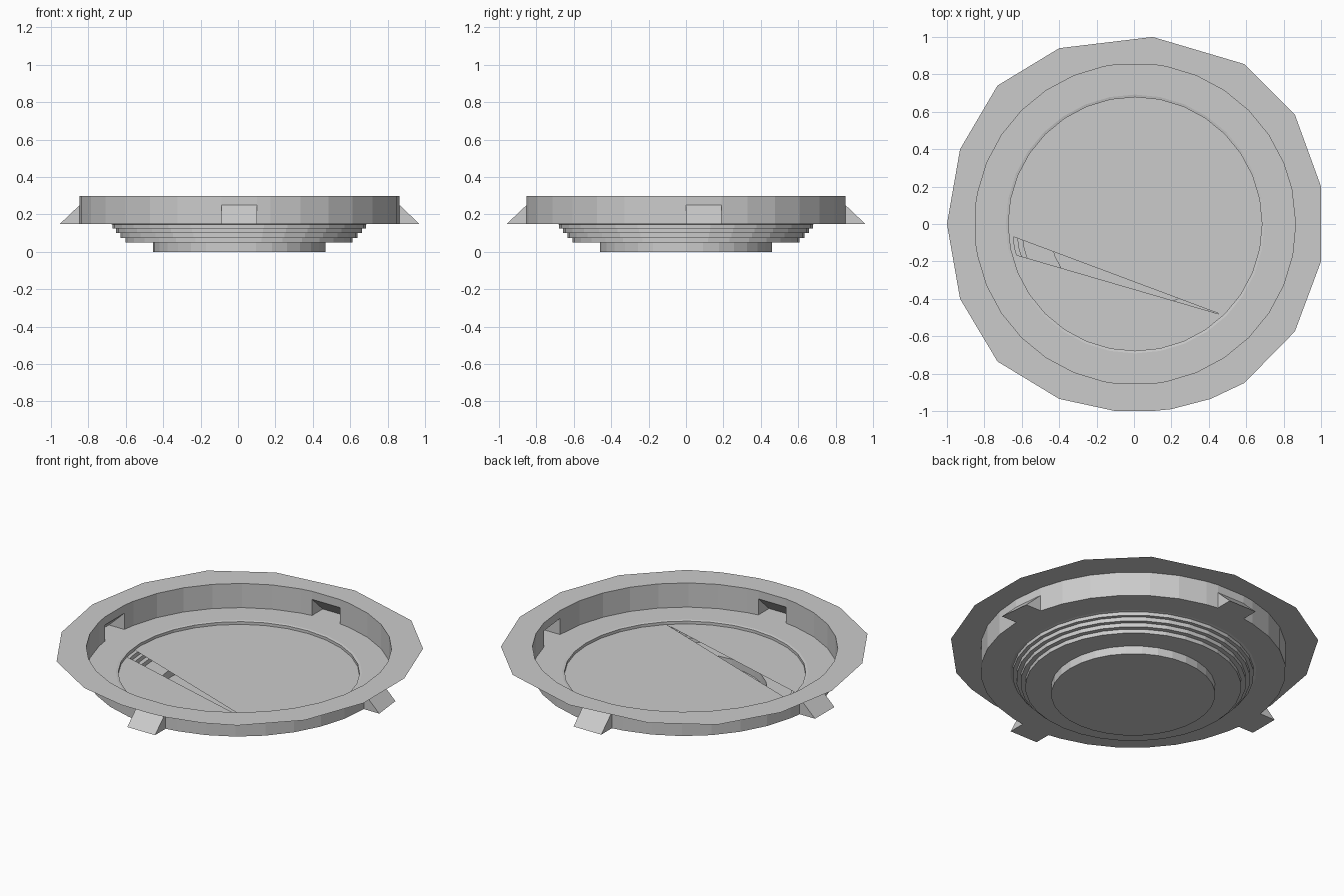
import bpy, bmesh
from math import sin, cos, radians, hypot, asin, degrees

if "Cube" in bpy.data.objects:
    bpy.data.objects.remove(bpy.data.objects["Cube"])

CX = 0.006           # slight sideways offset of the round body
R_WALL, R_HOLE, R_PLATE = 0.858, 0.692, 0.678
Z_FLOOR, Z_BRACKET, Z_TOP, Z_PLATE = 0.15, 0.25, 0.30, 0.13
SIDES = 32


def pt(r, deg, z):
    return (CX + r * cos(radians(deg)), r * sin(radians(deg)), z)


def circle(r, z):
    return [pt(r, i * 360 / SIDES, z) for i in range(SIDES)]


def finish(name, bm, upward=False):
    bmesh.ops.remove_doubles(bm, verts=bm.verts, dist=1e-5)
    if upward:
        for f in bm.faces:
            f.normal_update()
            if f.normal.z < 0:
                f.normal_flip()
    else:
        bmesh.ops.recalc_face_normals(bm, faces=bm.faces)
    me = bpy.data.meshes.new(name)
    bm.to_mesh(me)
    bm.free()
    ob = bpy.data.objects.new(name, me)
    bpy.context.collection.objects.link(ob)
    return ob


def flat_ring(name, outer, inner):
    """Flat sheet between two closed outlines."""
    bm = bmesh.new()
    edges = []
    for loop in (outer, inner):
        vs = [bm.verts.new(p) for p in loop]
        edges += [bm.edges.new((vs[i - 1], vs[i])) for i in range(len(vs))]
    bmesh.ops.triangle_fill(bm, edges=edges, use_beauty=True, normal=(0, 0, 1))
    bmesh.ops.dissolve_limit(bm, angle_limit=0.01, verts=bm.verts, edges=bm.edges)
    bmesh.ops.triangulate(bm, faces=bm.faces)
    finish(name, bm, upward=True)


# Bracket positions: name, start angle, end angle
HALF = degrees(asin(0.095 / R_WALL))
brackets = [("right", 0.0, 2 * HALF), ("back", 90 - HALF, 90 + HALF),
            ("left", 180 - HALF, 180 + HALF), ("front", 270 - HALF, 270 + HALF)]

# Wall outline: regular polygon with the bracket corners worked in
angles = [a for a in (i * 360 / SIDES for i in range(SIDES))
          if not any(s - 2 < a < e + 2 or s - 2 < a - 360 < e + 2 for _, s, e in brackets)]
angles = sorted(angles + [a for _, s, e in brackets for a in (s, e)])
starts = {s for _, s, _ in brackets}

# Upright wall, open where each bracket pocket sits
bm = bmesh.new()
rows = [[bm.verts.new(pt(R_WALL, a, z)) for a in angles]
        for z in (Z_FLOOR, Z_BRACKET, Z_TOP)]
n = len(angles)
for k in range(2):
    for i in range(n):
        j = (i + 1) % n
        if k == 0 and angles[i] in starts:
            continue
        bm.faces.new((rows[k][i], rows[k][j], rows[k + 1][j], rows[k + 1][i]))
finish("outer_wall", bm)

# Wide flat flange at the top
flange = [(0.1, 1.0), (-0.4, 0.94), (-0.73, 0.74), (-0.93, 0.4), (-1, 0),
          (-0.93, -0.4), (-0.73, -0.735), (-0.4, -0.935), (-0.1, -1), (0.1, -1),
          (0.2, -0.99), (0.41, -0.935), (0.59, -0.85), (0.86, -0.575),
          (1, -0.2), (1, 0.2), (0.86, 0.585), (0.59, 0.855)]
flat_ring("top_flange", [(x, y, Z_TOP) for x, y in flange],
          [pt(R_WALL, a, Z_TOP) for a in angles])

# Floor ledge inside the wall
flat_ring("floor_ledge", [pt(R_WALL, a, Z_FLOOR) for a in angles],
          circle(R_HOLE, Z_FLOOR))

# Stepped bowl down to the base
profile = [(R_HOLE, Z_FLOOR), (R_PLATE, 0.147), (R_PLATE, 0.125), (0.657, 0.125),
           (0.657, 0.10), (0.634, 0.10), (0.634, 0.075), (0.607, 0.075),
           (0.607, 0.05), (0.461, 0.05), (0.461, 0.0)]
bm = bmesh.new()
rings = [[bm.verts.new(p) for p in circle(r, z)] for r, z in profile]
for a, b in zip(rings, rings[1:]):
    for i in range(SIDES):
        bm.faces.new((a[i - 1], a[i], b[i], b[i - 1]))
bm.faces.new(rings[-1])
finish("stepped_bowl", bm)

# Inner plate: two pieces with a thin wedge-shaped gap between them
bm = bmesh.new()
for a0, a1 in ((-46, 185), (193.5, 314)):
    mids = [i * 360 / SIDES for i in range(-SIDES, SIDES) if a0 + 1 < i * 360 / SIDES < a1 - 1]
    bm.faces.new([bm.verts.new(pt(R_PLATE, a, Z_PLATE)) for a in [a0] + mids + [a1]])
finish("inner_plate", bm, upward=True)

# Hollow wedge brackets outside the wall
for name, s, e in brackets:
    a, b = pt(R_WALL, s, Z_FLOOR), pt(R_WALL, e, Z_FLOOR)
    dx, dy = b[1] - a[1], a[0] - b[0]
    k = 0.105 / hypot(dx, dy)
    bm = bmesh.new()
    low = [bm.verts.new(p) for p in (a, b)]
    top = [bm.verts.new((p[0], p[1], Z_BRACKET)) for p in (a, b)]
    # the right bracket points straight sideways
    ox, oy = (0.105, 0.0) if name == "right" else (dx * k, dy * k)
    tip = [bm.verts.new((p[0] + ox, p[1] + oy, Z_FLOOR)) for p in (a, b)]
    bm.faces.new((top[0], tip[0], tip[1], top[1]))
    bm.faces.new((low[0], low[1], tip[1], tip[0]))
    bm.faces.new((low[0], tip[0], top[0]))
    bm.faces.new((low[1], top[1], tip[1]))
    finish(name + "_bracket", bm)
